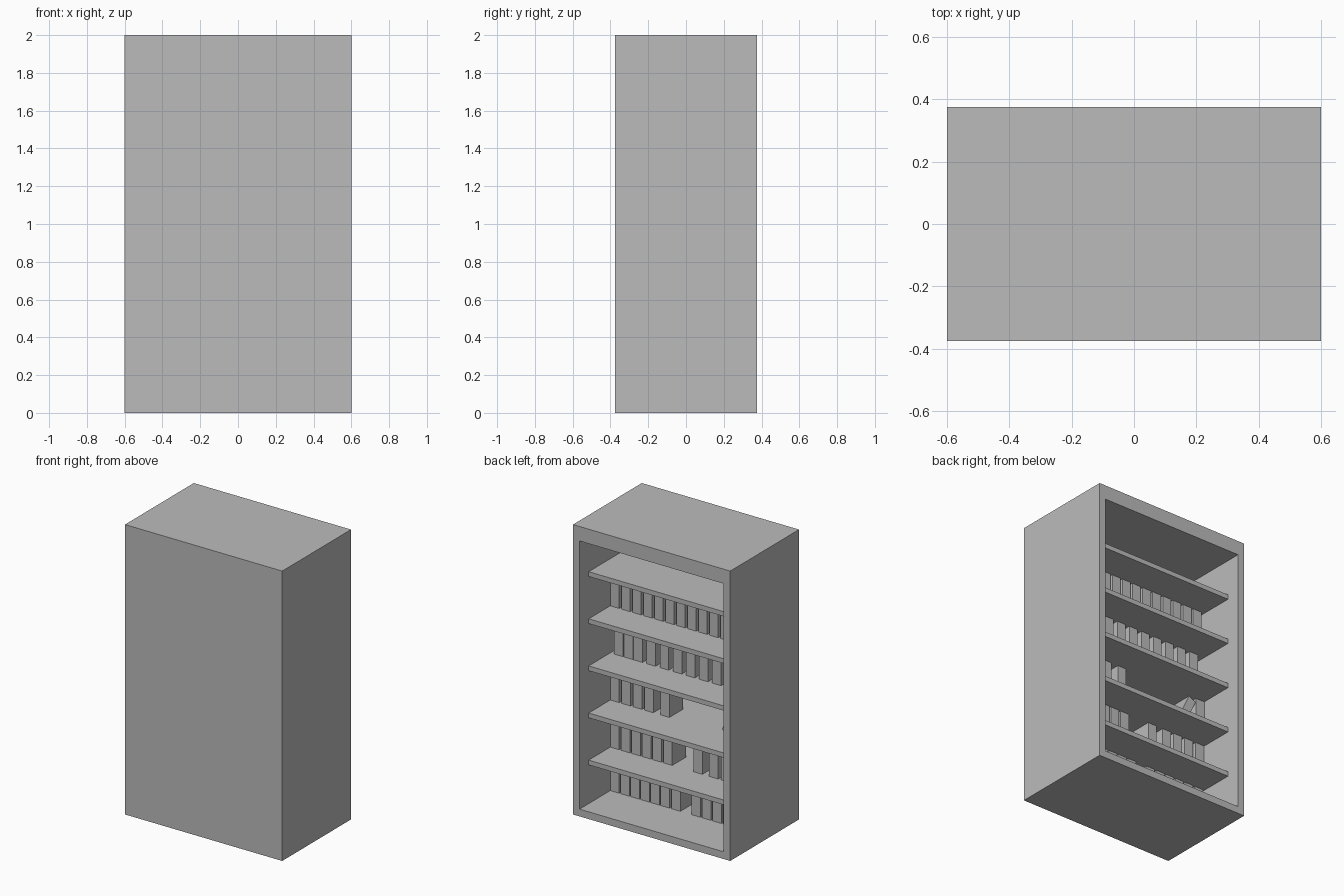
import bpy
from math import radians, sin, cos

cube = bpy.data.objects.get("Cube")
if cube:
    bpy.data.objects.remove(cube, do_unlink=True)

GREY = (0.5, 0.5, 0.5, 1.0)
grey = bpy.data.materials.new("plain grey")
grey.use_nodes = True
grey.diffuse_color = GREY
grey.node_tree.nodes["Principled BSDF"].inputs["Base Color"].default_value = GREY


def box(name, x0, x1, y0, y1, z0, z1):
    bpy.ops.mesh.primitive_cube_add(
        size=1, location=((x0 + x1) / 2, (y0 + y1) / 2, (z0 + z1) / 2))
    ob = bpy.context.object
    ob.name = name
    ob.scale = (x1 - x0, y1 - y0, z1 - z0)
    bpy.ops.object.transform_apply(location=False, rotation=False, scale=True)
    ob.data.materials.append(grey)
    return ob


# Cabinet, open towards +y
W, D, H = 0.6, 0.375, 2.0
WALL, LID = 0.05, 0.1
IN = W - WALL
cabinet = box("cabinet", -W, W, -D, D, 0, H)
cutter = box("cabinet_cutter", -IN, IN, -D + WALL, D + 0.1, WALL, H - LID)
cut = cabinet.modifiers.new("hollow", 'BOOLEAN')
cut.object = cutter
cut.solver = 'EXACT'
bpy.context.view_layer.objects.active = cabinet
bpy.ops.object.modifier_apply(modifier="hollow")
bpy.data.objects.remove(cutter, do_unlink=True)

# Shelves
STEP, THICK = 0.325, 0.033
tops = [0.35 + STEP * i for i in range(5)]
for i, z in enumerate(tops):
    box(f"shelf_{i + 1}", -IN, IN, -D + WALL, 0.275, z - THICK, z)

# Books: runs of (start x, pitch, count) for each level, bottom to top
BOOK, BACK, FRONT = 0.068, -0.11, 0.04
floors = [WALL] + tops[:4]
runs = [
    [(0.55, 0.077, 6), (0.083, 0.08, 1), (-0.07, 0.08, 6)],
    [(0.55, 0.081, 6), (-0.085, 0.08, 1), (-0.205, 0.091, 4)],
    [(0.55, 0.087, 4), (0.167, 0.08, 1), (-0.482, 0.08, 1)],
    [(0.52, 0.075, 2), (0.372, 0.1, 9)],
    [(0.55, 0.084, 13)],
]
for level, (floor, row) in enumerate(zip(floors, runs)):
    ceiling = tops[level] - THICK
    for r, (start, pitch, count) in enumerate(row):
        for i in range(count):
            x = start - pitch * i
            box(f"book_{level + 1}_{r + 1}_{i + 1}", max(x - BOOK, -IN), x,
                BACK, FRONT, floor, ceiling)

# Leaning book on the middle level
tilt, length, width = radians(-25), 0.29, 0.06
leaning = box("leaning_book", -width / 2, width / 2, BACK, FRONT, 0, length)
leaning.rotation_euler.y = tilt
leaning.location.x = -0.39
leaning.location.z = floors[2] + length / 2 * cos(tilt) + width / 2 * abs(sin(tilt))
